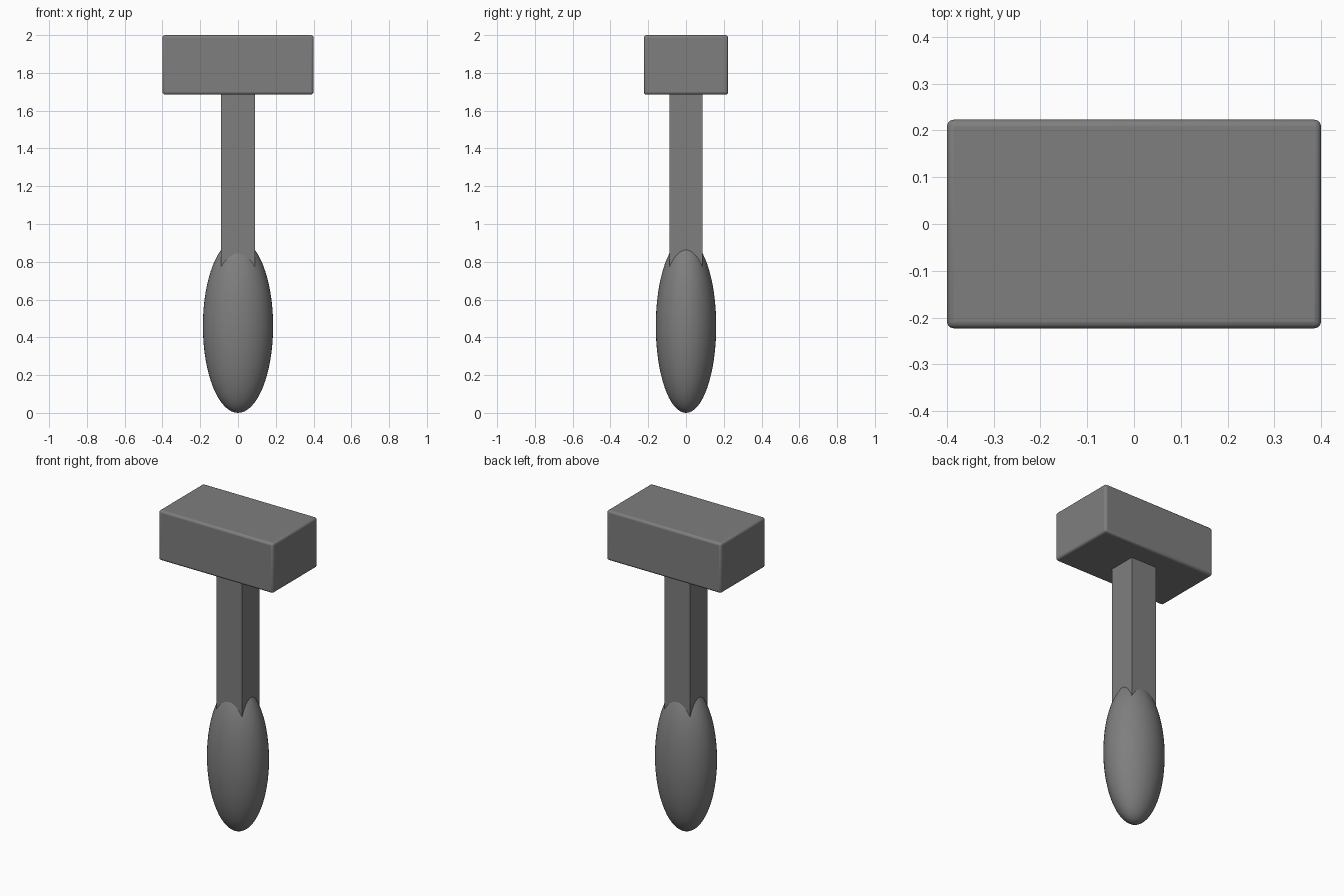
import bpy
import math

if "Cube" in bpy.data.objects:
    bpy.data.objects.remove(bpy.data.objects["Cube"], do_unlink=True)

# Single grey material
grey = bpy.data.materials.new("plain grey")
grey.use_nodes = True
colour = (0.21, 0.21, 0.21, 1.0)
grey.diffuse_color = colour
grey.node_tree.nodes["Principled BSDF"].inputs["Base Color"].default_value = colour


def finish(name, scale):
    """Name the active object, apply its size and colour it."""
    obj = bpy.context.object
    obj.name = name
    obj.scale = scale
    bpy.ops.object.transform_apply(location=False, rotation=False, scale=True)
    obj.data.materials.append(grey)
    return obj


def box(name, half_x, half_y, bottom, top):
    bpy.ops.mesh.primitive_cube_add(size=2, location=(0, 0, (bottom + top) / 2))
    return finish(name, (half_x, half_y, (top - bottom) / 2))


# Hammer head: block with softly rounded edges
head = box("hammer_head", 0.4, 0.223, 1.685, 2.0)
bevel = head.modifiers.new("rounded_edges", "BEVEL")
bevel.width = 0.014
bevel.segments = 3
bpy.ops.object.shade_smooth_by_angle(angle=math.radians(35))

# Square shaft, sunk into the head and the grip
box("shaft", 0.09, 0.088, 0.6, 1.75)

# Egg-shaped grip
bpy.ops.mesh.primitive_uv_sphere_add(segments=48, ring_count=32, radius=1, location=(0, 0, 0.46))
finish("grip", (0.186, 0.16, 0.46))
bpy.ops.object.shade_smooth()
